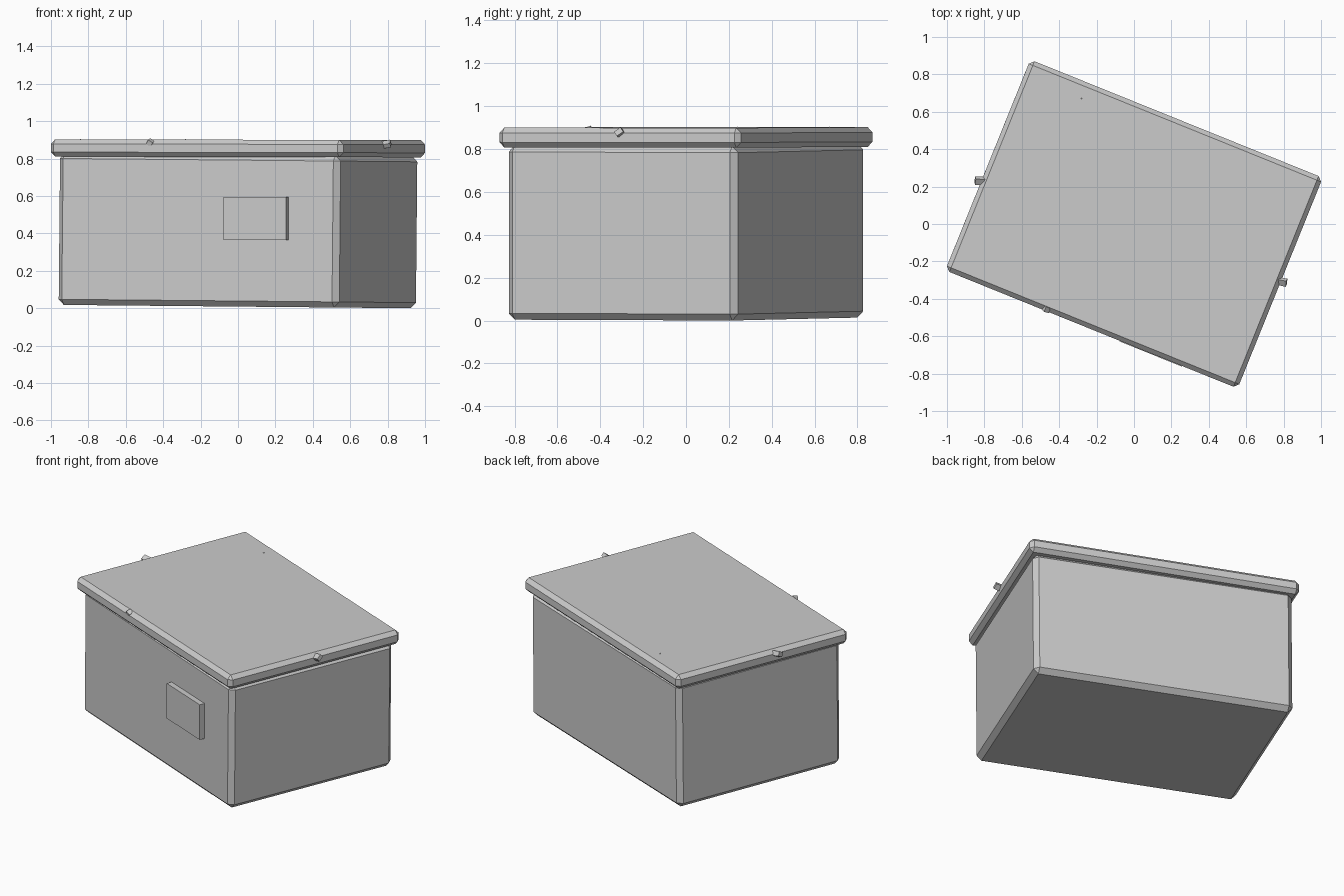
import bpy, math
from mathutils import Matrix, Vector

if "Cube" in bpy.data.objects:
    bpy.data.objects.remove(bpy.data.objects["Cube"])

grey = bpy.data.materials.new("light grey")
grey.diffuse_color = (0.6, 0.6, 0.6, 1)
grey.use_nodes = True
grey.node_tree.nodes["Principled BSDF"].inputs["Base Color"].default_value = grey.diffuse_color

YAW = Matrix.Rotation(math.radians(-22), 4, 'Z')


def block(name, size, loc, chamfer=0.0, tilt=0.0, spin=(0, 0, 0)):
    """Box placed in the crate's own axes, then turned with the crate."""
    bpy.ops.mesh.primitive_cube_add(size=1)
    ob = bpy.context.object
    ob.name = name
    ob.data.transform(Matrix.Diagonal(Vector((*size, 1))))
    turn = Matrix.Identity(4)
    for axis, deg in zip("XYZ", spin):
        turn = Matrix.Rotation(math.radians(deg), 4, axis) @ turn
    lean = Matrix.Rotation(math.radians(tilt), 4, 'Y')
    pos = Matrix.Translation(Vector((0, 0, loc[2])))
    flat = Matrix.Translation(Vector((loc[0], loc[1], 0)))
    ob.matrix_world = pos @ lean @ YAW @ flat @ turn
    if chamfer:
        bev = ob.modifiers.new("chamfer", 'BEVEL')
        bev.width = chamfer
        bev.segments = 1
    ob.data.materials.append(grey)
    return ob


# Crate body, leaning very slightly
block("body", (1.618, 1.154, 0.813), (0, 0, 0.4155), chamfer=0.03, tilt=0.54)

# Overhanging lid
block("lid", (1.686, 1.215, 0.092), (0, 0, 0.855), chamfer=0.024, tilt=0.12)

# Raised plate on the front wall
block("front_plate", (0.36, 0.05, 0.23), (0.343, -0.586, 0.48))

# Small crooked clips around the lid rim
block("front_clip", (0.03, 0.03, 0.03), (-0.265, -0.596, 0.885), spin=(20, 30, 10))
block("left_clip", (0.06, 0.036, 0.03), (-0.847, -0.093, 0.878), spin=(30, 10, 20))
block("right_clip", (0.06, 0.036, 0.025), (0.845, 0.009, 0.876), spin=(35, -10, 10))
block("back_clip", (0.02, 0.02, 0.02), (-0.511, 0.516, 0.888), spin=(45, 35, 0))
